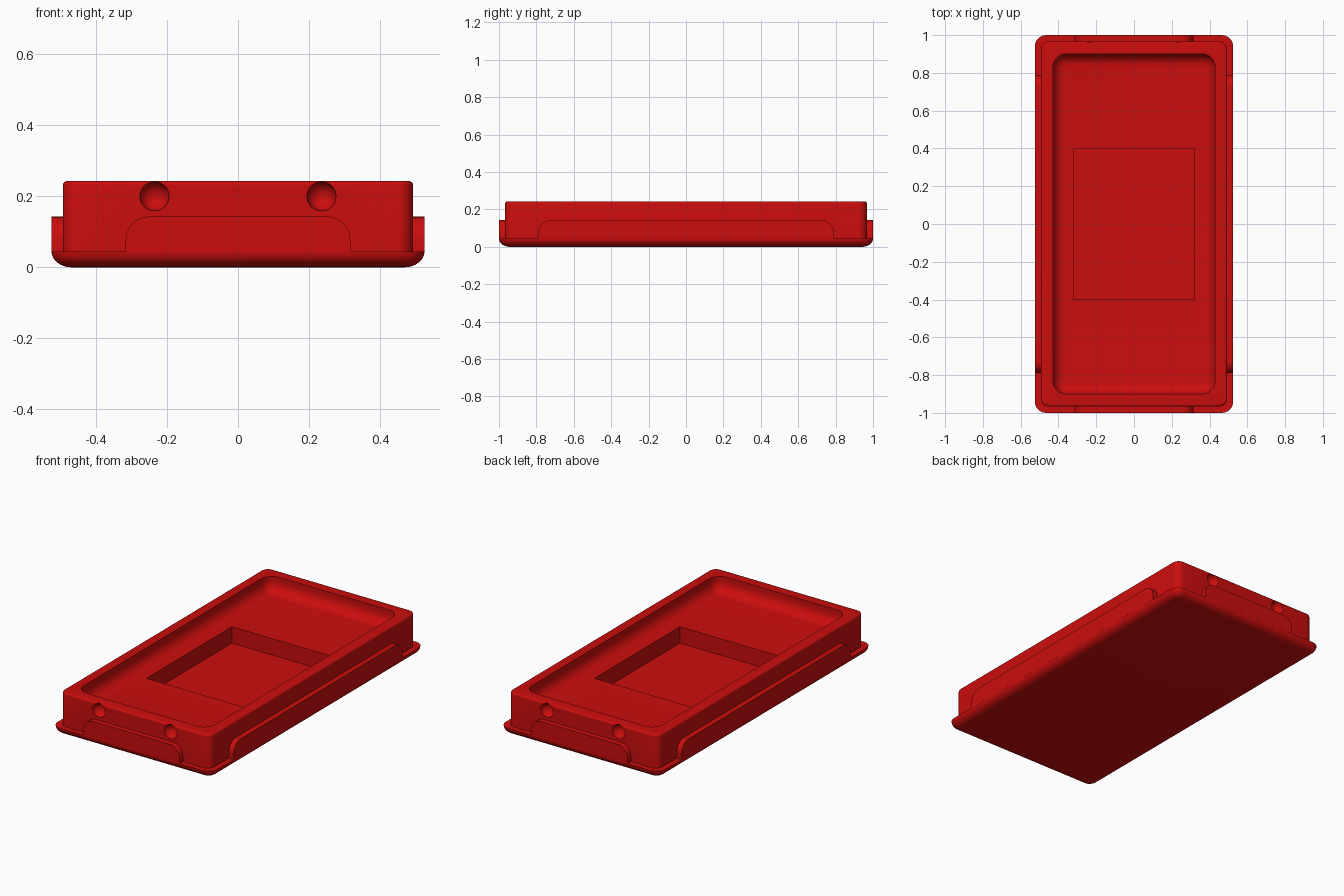
import bpy, bmesh
from math import sin, cos, pi
from mathutils import Matrix

old = bpy.data.objects.get("Cube")
if old:
    bpy.data.objects.remove(old, do_unlink=True)

red = bpy.data.materials.new("red plastic")
red.use_nodes = True
red.diffuse_color = (0.6, 0.004, 0.004, 1)
red.node_tree.nodes["Principled BSDF"].inputs["Base Color"].default_value = red.diffuse_color

HX, HY = 0.525, 1.0          # flange half size
BX, BY = 0.493, 0.967        # body half size
FLANGE, TOP = 0.045, 0.243   # heights
FLOOR, FILLET = 0.152, 0.065
STEPS = 8


def make_object(name, bm):
    bmesh.ops.recalc_face_normals(bm, faces=bm.faces)
    mesh = bpy.data.meshes.new(name)
    bm.to_mesh(mesh)
    bm.free()
    mesh.materials.append(red)
    ob = bpy.data.objects.new(name, mesh)
    bpy.context.collection.objects.link(ob)
    return ob


def select_only(ob):
    bpy.ops.object.select_all(action='DESELECT')
    ob.select_set(True)
    bpy.context.view_layer.objects.active = ob


def ring(bm, hx, hy, r, z):
    """Closed loop of vertices around a rounded rectangle."""
    verts = []
    for q, (sx, sy) in enumerate([(1, 1), (-1, 1), (-1, -1), (1, -1)]):
        for i in range(STEPS + 1):
            a = (q + i / STEPS) * pi / 2
            verts.append(bm.verts.new((sx * (hx - r) + r * cos(a),
                                       sy * (hy - r) + r * sin(a), z)))
    return verts


def cut(target, cutter):
    mod = target.modifiers.new("cut", 'BOOLEAN')
    mod.operation, mod.solver, mod.object = 'DIFFERENCE', 'EXACT', cutter
    select_only(target)
    bpy.ops.object.modifier_apply(modifier=mod.name)
    bpy.data.objects.remove(cutter, do_unlink=True)


# Tray cross-section, outside bottom to inside floor: (half x, half y, corner radius, z)
angles = [i / STEPS * pi / 2 for i in range(STEPS + 1)]
section = []
for a in angles:                                   # rounded underside of the flange
    d = 0.057 * (1 - sin(a))
    section.append((HX - d, HY - d, 0.06 - d, FLANGE * (1 - cos(a))))
section.append((BX, BY, 0.045, FLANGE))
for a in angles[::2]:                              # small round on the top edge
    d = 0.012 * (1 - cos(a))
    section.append((BX - d, BY - d, 0.045 - d, TOP - 0.012 * (1 - sin(a))))
section.append((0.43, 0.9, 0.07, TOP))
for a in angles:                                   # fillet into the tray floor
    d = FILLET * (1 - cos(a))
    section.append((0.43 - d, 0.9 - d, 0.07 - d, FLOOR + FILLET * (1 - sin(a))))

bm = bmesh.new()
rings = [ring(bm, *s) for s in section]
for lo, hi in zip(rings, rings[1:]):
    for i in range(len(lo)):
        j = (i + 1) % len(lo)
        bm.faces.new((lo[i], lo[j], hi[j], hi[i]))
bm.faces.new(rings[0][::-1])
bm.faces.new(rings[-1])
tray = make_object("tray", bm)

# Rectangular pocket in the floor
bm = bmesh.new()
bmesh.ops.create_cube(bm, size=1, matrix=Matrix.Translation((0, 0, 0.13))
                      @ Matrix.Diagonal((0.64, 0.8, 0.15, 1)))
cut(tray, make_object("pocket_cutter", bm))

# Round dimples on both ends
for sx in (-1, 1):
    for sy in (-1, 1):
        bm = bmesh.new()
        bmesh.ops.create_uvsphere(bm, u_segments=32, v_segments=16, radius=0.041,
                                  matrix=Matrix.Translation((sx * 0.235, sy * BY, 0.2)))
        cut(tray, make_object("dimple_cutter", bm))


def tab(name, half, inner, outer, turn):
    """Raised plate with rounded upper corners, standing on the flange."""
    r, top = 0.065, 0.143
    outline = [(half, FLANGE - 0.002)]
    outline += [(half - r + r * cos(a), top - r + r * sin(a)) for a in angles]
    outline += [(-x, z) for x, z in reversed(outline)]
    bm = bmesh.new()
    face = bm.faces.new([bm.verts.new((x, -inner, z)) for x, z in outline])
    out = bmesh.ops.extrude_face_region(bm, geom=[face])["geom"]
    moved = [v for v in out if isinstance(v, bmesh.types.BMVert)]
    bmesh.ops.translate(bm, verts=moved, vec=(0, inner - outer, 0))
    bmesh.ops.transform(bm, matrix=Matrix.Rotation(turn, 4, 'Z'), verts=bm.verts)
    return make_object(name, bm)


parts = [tray,
         tab("front_tab", 0.316, BY - 0.005, HY, 0),
         tab("back_tab", 0.316, BY - 0.005, HY, pi),
         tab("left_tab", 0.79, BX - 0.005, HX, pi / 2),
         tab("right_tab", 0.79, BX - 0.005, HX, -pi / 2)]
for ob in parts:
    select_only(ob)
    bpy.ops.object.shade_smooth_by_angle(angle=pi / 6)
